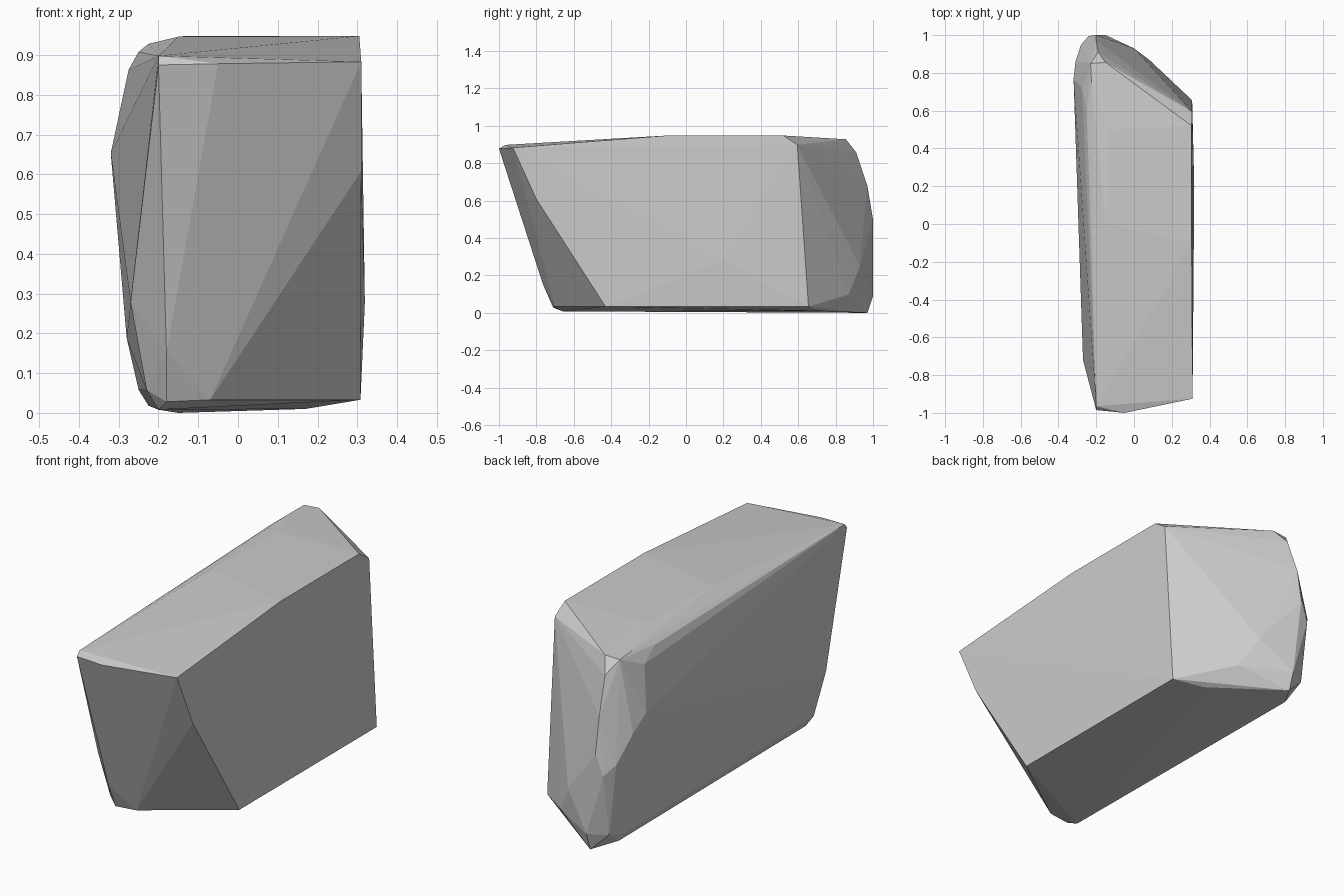
import bpy, bmesh

# Corner points of the faceted convex block, grouped by side
right_side = [(0.308, -0.43, 0.035), (0.31, -0.80, 0.61), (0.31, -0.925, 0.885),
              (0.305, -0.10, 0.95), (0.305, 0.52, 0.95), (0.308, 0.595, 0.90),
              (0.308, 0.655, 0.035), (0.319, 0.20, 0.28)]
front_side = [(-0.05, -1.0, 0.88), (-0.20, -0.985, 0.877), (-0.20, -0.965, 0.90),
              (-0.07, -0.70, 0.035), (-0.18, -0.71, 0.03), (-0.18, -0.765, 0.155),
              (-0.20, -0.66, 0.01), (-0.23, -0.68, 0.06)]
left_side = [(-0.27, -0.72, 0.28), (-0.32, 0.77, 0.655), (-0.275, 0.72, 0.865),
             (-0.25, 0.60, 0.91), (-0.225, 0.75, 0.93), (-0.28, 0.60, 0.19),
             (-0.25, 0.85, 0.06), (-0.225, 0.85, 0.02)]
top_side = [(-0.15, 0.0, 0.948), (-0.13, 0.50, 0.95), (-0.15, 0.855, 0.93), (-0.23, 0.85, 0.925)]
back_side = [(-0.19, 0.91, 0.86), (-0.20, 0.97, 0.68), (-0.20, 1.0, 0.50),
             (-0.15, 1.0, 0.09), (-0.15, 0.97, 0.002), (-0.24, 0.995, 0.40),
             (-0.28, 0.95, 0.45), (-0.31, 0.86, 0.58), (-0.24, 0.95, 0.09),
             (0.0, 0.93, 0.25), (0.08, 0.87, 0.10)]
bottom_side = [(0.17, 0.72, 0.012)]

# Wrap the points in a convex skin
bm = bmesh.new()
for p in right_side + front_side + left_side + top_side + back_side + bottom_side:
    bm.verts.new(p)
hull = bmesh.ops.convex_hull(bm, input=bm.verts)
loose = [v for v in bm.verts if not v.link_faces]
bmesh.ops.delete(bm, geom=loose, context='VERTS')
bmesh.ops.recalc_face_normals(bm, faces=bm.faces)

# Rest the block exactly on the ground
low = min(v.co.z for v in bm.verts)
for v in bm.verts:
    v.co.z -= low

mesh = bpy.data.meshes.new("faceted_block")
bm.to_mesh(mesh)
bm.free()
block = bpy.data.objects.new("faceted_block", mesh)
bpy.context.collection.objects.link(block)
